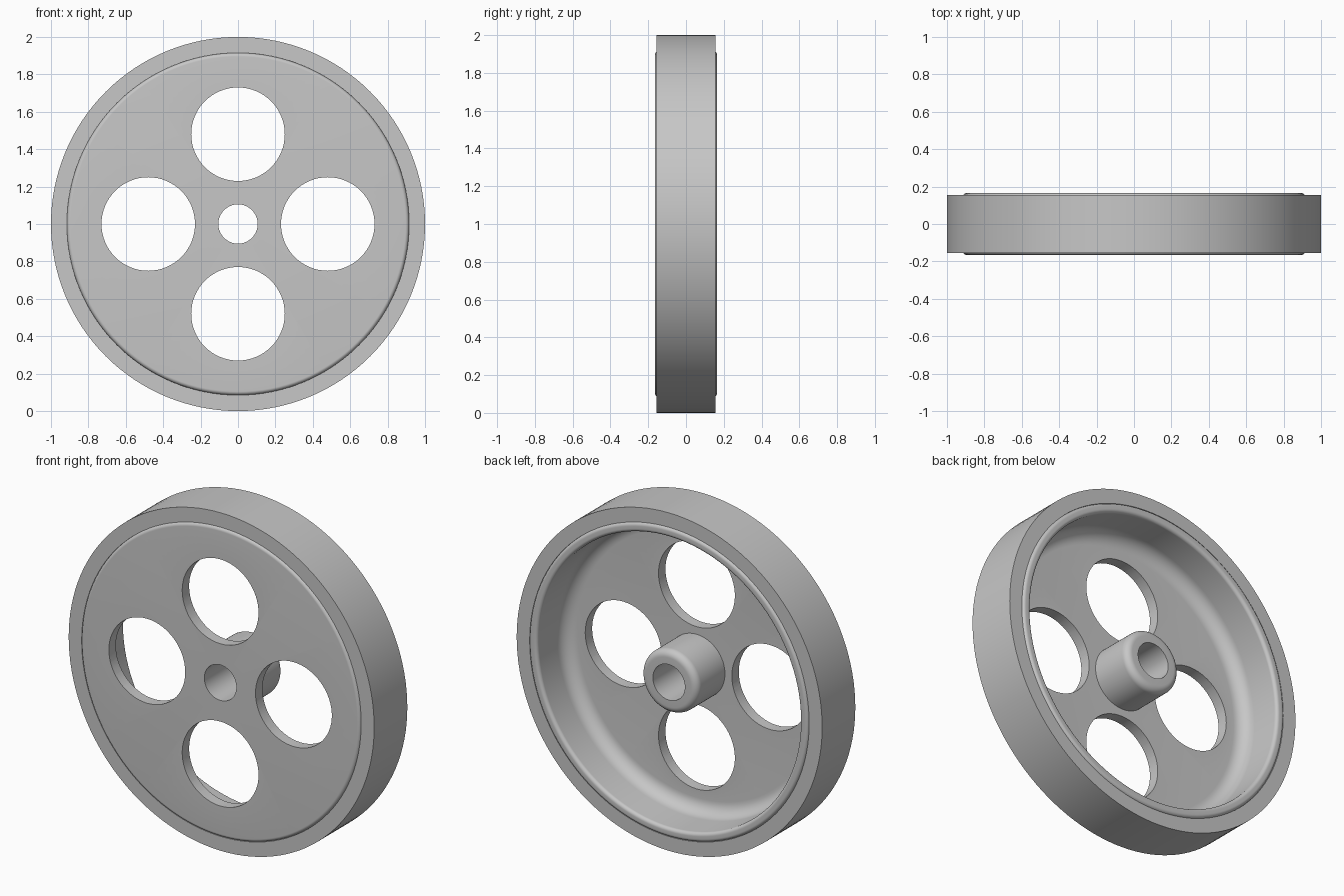
import bpy, bmesh
from math import sin, cos, pi, radians
from mathutils import Vector, Matrix

default = bpy.data.objects.get("Cube")
if default:
    bpy.data.objects.remove(default, do_unlink=True)

SEGMENTS = 128
CENTRE = Vector((0, 0, 1))

grey = bpy.data.materials.new("plain grey")
grey.use_nodes = True
colour = (0.57, 0.57, 0.57, 1)
grey.diffuse_color = colour
grey.node_tree.nodes["Principled BSDF"].inputs["Base Color"].default_value = colour


def arc(radius, depth, size, start, end, steps=8):
    """Rounded corner in the (radius, depth) profile plane, angles in degrees."""
    angles = [radians(start + (end - start) * i / steps) for i in range(steps + 1)]
    return [(radius + size * cos(a), depth + size * sin(a)) for a in angles]


def revolve(name, profile):
    """Closed (radius, depth) profile turned about the axle, which runs along y."""
    bm = bmesh.new()
    rings = []
    for s in range(SEGMENTS):
        a = 2 * pi * s / SEGMENTS
        rings.append([bm.verts.new((r * cos(a), y, r * sin(a))) for r, y in profile])
    for s in range(SEGMENTS):
        here, there = rings[s], rings[(s + 1) % SEGMENTS]
        for i in range(len(profile)):
            j = (i + 1) % len(profile)
            bm.faces.new((here[i], here[j], there[j], there[i]))
    bmesh.ops.recalc_face_normals(bm, faces=bm.faces)
    return make_object(name, bm)


def make_object(name, bm):
    mesh = bpy.data.meshes.new(name)
    bm.to_mesh(mesh)
    bm.free()
    mesh.materials.append(grey)
    obj = bpy.data.objects.new(name, mesh)
    obj.location = CENTRE
    bpy.context.collection.objects.link(obj)
    return obj


def select(obj):
    bpy.ops.object.select_all(action='DESELECT')
    obj.select_set(True)
    bpy.context.view_layer.objects.active = obj


# Outer tyre band
tyre = revolve("tyre", [(0.915, -0.155), (1, -0.155), (1, 0.155), (0.915, 0.155)])

# Dished wheel body: front plate, rounded rim, deep recess and central hub
profile = [(0.105, -0.165)]
profile += arc(0.895, -0.145, 0.02, -90, 0)    # front rim edge
profile += arc(0.895, 0.145, 0.02, 0, 90)      # back rim edge
profile += arc(0.88, 0.145, 0.02, 90, 180)     # inner lip
profile += arc(0.78, -0.02, 0.08, 0, -90)      # recess corner
profile += [(0.185, -0.10)]                    # hub root
profile += arc(0.145, 0.12, 0.04, 0, 90)       # hub end
profile += [(0.105, 0.16)]
wheel = revolve("wheel_body", profile)

# Four round lightening holes through the plate
bm = bmesh.new()
for k in range(4):
    a = k * pi / 2
    place = Matrix.Translation((0.48 * cos(a), -0.13, 0.48 * sin(a)))
    bmesh.ops.create_cone(bm, cap_ends=True, segments=64, radius1=0.25, radius2=0.25,
                          depth=0.2, matrix=place @ Matrix.Rotation(pi / 2, 4, 'X'))
cutter = make_object("hole_cutter", bm)
cutter.hide_render = True

cut = wheel.modifiers.new("holes", 'BOOLEAN')
cut.operation = 'DIFFERENCE'
cut.solver = 'EXACT'
cut.object = cutter
select(wheel)
bpy.ops.object.modifier_apply(modifier=cut.name)
bpy.data.objects.remove(cutter, do_unlink=True)

# Smooth curves with crisp edges
for obj in (tyre, wheel):
    select(obj)
    bpy.ops.object.shade_smooth_by_angle(angle=radians(30))
